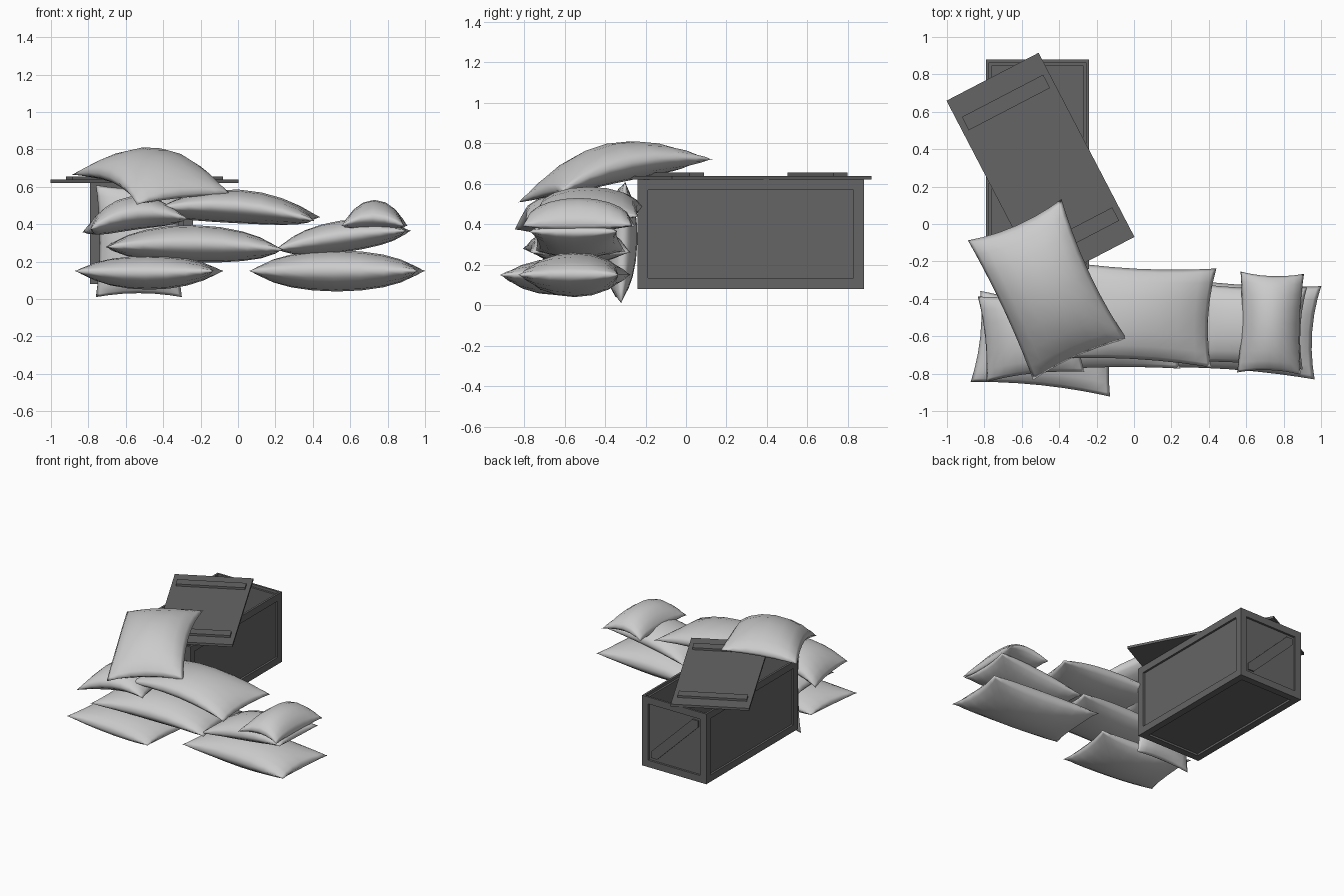
import bpy, bmesh, math
from mathutils import Matrix, Vector

if "Cube" in bpy.data.objects:
    bpy.data.objects.remove(bpy.data.objects["Cube"])

dark = bpy.data.materials.new("dark_wood")
dark.diffuse_color = (0.13, 0.13, 0.13, 1)
dark.use_nodes = True
dark.node_tree.nodes["Principled BSDF"].inputs["Base Color"].default_value = dark.diffuse_color


def finish(name, bm, mat=None):
    bmesh.ops.recalc_face_normals(bm, faces=bm.faces)
    me = bpy.data.meshes.new(name)
    bm.to_mesh(me)
    bm.free()
    ob = bpy.data.objects.new(name, me)
    bpy.context.collection.objects.link(ob)
    if mat:
        me.materials.append(mat)
    return ob


def box(name, centre, size, yaw=0, mat=dark):
    bm = bmesh.new()
    bmesh.ops.create_cube(bm, size=1, matrix=Matrix.Translation(centre)
                          @ Matrix.Rotation(yaw, 4, 'Z') @ Matrix.Diagonal((*size, 1)))
    return finish(name, bm, mat)


# Open crate: recessed panels on the sides and underside, stepped hollow on top
x0, x1, y0, y1, z0, z1 = -0.79, -0.24, -0.24, 0.88, 0.08, 0.622
cx, cy, cz = (x0 + x1) / 2, (y0 + y1) / 2, (z0 + z1) / 2
bm = bmesh.new()
bmesh.ops.create_cube(bm, size=1, matrix=Matrix.Translation((cx, cy, cz))
                      @ Matrix.Diagonal((x1 - x0, y1 - y0, z1 - z0, 1)))
bm.normal_update()
top = [f for f in bm.faces if f.normal.z > 0.9]
others = [f for f in bm.faces if f.normal.z <= 0.9]
border = 0.075
bmesh.ops.inset_individual(bm, faces=others, thickness=border)
bmesh.ops.inset_individual(bm, faces=others, thickness=0.0005, depth=-0.015)
bmesh.ops.inset_individual(bm, faces=top, thickness=0.022)
bmesh.ops.inset_individual(bm, faces=top, thickness=0.0005, depth=-0.02)
bmesh.ops.inset_individual(bm, faces=top, thickness=0.022)
bmesh.ops.inset_individual(bm, faces=top, thickness=0.0005, depth=-0.47)
finish("crate", bm, dark)

# Diagonal braces on both ends, running between panel corners
a, b, w = (x1 - x0) / 2 - border, (z1 - z0) / 2 - border, 0.05
profile = [(a, -b), (a, -b + w), (-a + w, b), (-a, b), (-a, b - w), (a - w, -b)]
for name, y, side in (("front_brace", y0, -1), ("back_brace", y1, 1)):
    bm = bmesh.new()
    f = bm.faces.new([bm.verts.new((cx + side * px, y - side * 0.015, cz + pz))
                      for px, pz in profile])
    ext = bmesh.ops.extrude_face_region(bm, geom=[f])["geom"]
    bmesh.ops.translate(bm, vec=(0, side * 0.01, 0),
                        verts=[v for v in ext if isinstance(v, bmesh.types.BMVert)])
    finish(name, bm, dark)

# Lid knocked askew with two battens
yaw = math.radians(27.5)
lid_c = Vector((-0.5, 0.295, 0.63))
box("lid", lid_c, (0.555, 1.11, 0.018), yaw)
for name, d in (("front_batten", -0.4), ("back_batten", 0.4)):
    off = Matrix.Rotation(yaw, 3, 'Z') @ Vector((0, d, 0.0165))
    box(name, lid_c + off, (0.49, 0.08, 0.016), yaw)


def sack(name, centre, size, rot=(0, 0, 0), bend=(0, 0), twist=0, nu=10, nv=8):
    """Pinched cushion: two domed grids sharing a seam, sides curved inward."""
    L, W, T = (s / 2 for s in size)
    bm = bmesh.new()
    rings = {}
    for s in (1, -1):
        for i in range(nu + 1):
            for j in range(nv + 1):
                if s < 0 and (i in (0, nu) or j in (0, nv)):
                    rings[s, i, j] = rings[1, i, j]
                    continue
                tu, tv = (2 * i / nu - 1) * math.pi / 2, (2 * j / nv - 1) * math.pi / 2
                u, v = math.sin(tu), math.sin(tv)
                h = max(0, math.cos(tu)) ** 1.1 * max(0, math.cos(tv)) ** 1.1
                x = L * u * (1 - 0.07 * (1 - v * v))
                y = W * v * (1 - 0.09 * (1 - u * u))
                z = s * T * h - bend[0] * u * u - bend[1] * v * v + twist * u * v
                rings[s, i, j] = bm.verts.new((x, y, z))
        for i in range(nu):
            for j in range(nv):
                bm.faces.new([rings[s, i, j], rings[s, i + 1, j],
                              rings[s, i + 1, j + 1], rings[s, i, j + 1]])
    ob = finish(name, bm)
    ob.location = centre
    ob.rotation_euler = [math.radians(r) for r in rot]
    for p in ob.data.polygons:
        p.use_smooth = True
    return ob


# Bottom layer
sack("bottom_left_sack", (-0.475, -0.64, 0.14), (0.75, 0.49, 0.18), (0, 0, -6), (-0.01, 0))
sack("bottom_right_sack", (0.53, -0.55, 0.15), (0.91, 0.5, 0.22), (0, 0, -4), (0, 0))
# Sack standing upright against the crate
sack("upright_sack", (-0.53, -0.32, 0.31), (0.6, 0.46, 0.16), (0, -88, 90), (0, 0.01))
# Middle layer
sack("middle_left_sack", (-0.235, -0.54, 0.295), (0.95, 0.5, 0.2), (0, 1, 2), (0.025, 0))
sack("middle_right_sack", (0.56, -0.54, 0.335), (0.71, 0.44, 0.17), (0, -8, -3), (0.02, 0))
# Upper layer
sack("upper_centre_sack", (0.0, -0.48, 0.495), (0.86, 0.53, 0.18), (0, 3, -3), (0.045, 0), 0.01)
sack("upper_left_sack", (-0.56, -0.59, 0.46), (0.53, 0.46, 0.18), (0, -8, 6), (0.06, 0), 0.01)
sack("upper_right_sack", (0.73, -0.53, 0.445), (0.54, 0.34, 0.17), (0, 0, 88), (0.01, 0.045))
# Top sack draped over the crate edge and lid
sack("top_sack", (-0.465, -0.37, 0.7), (0.84, 0.55, 0.2), (6, 11, -65), (0.07, 0.02))
